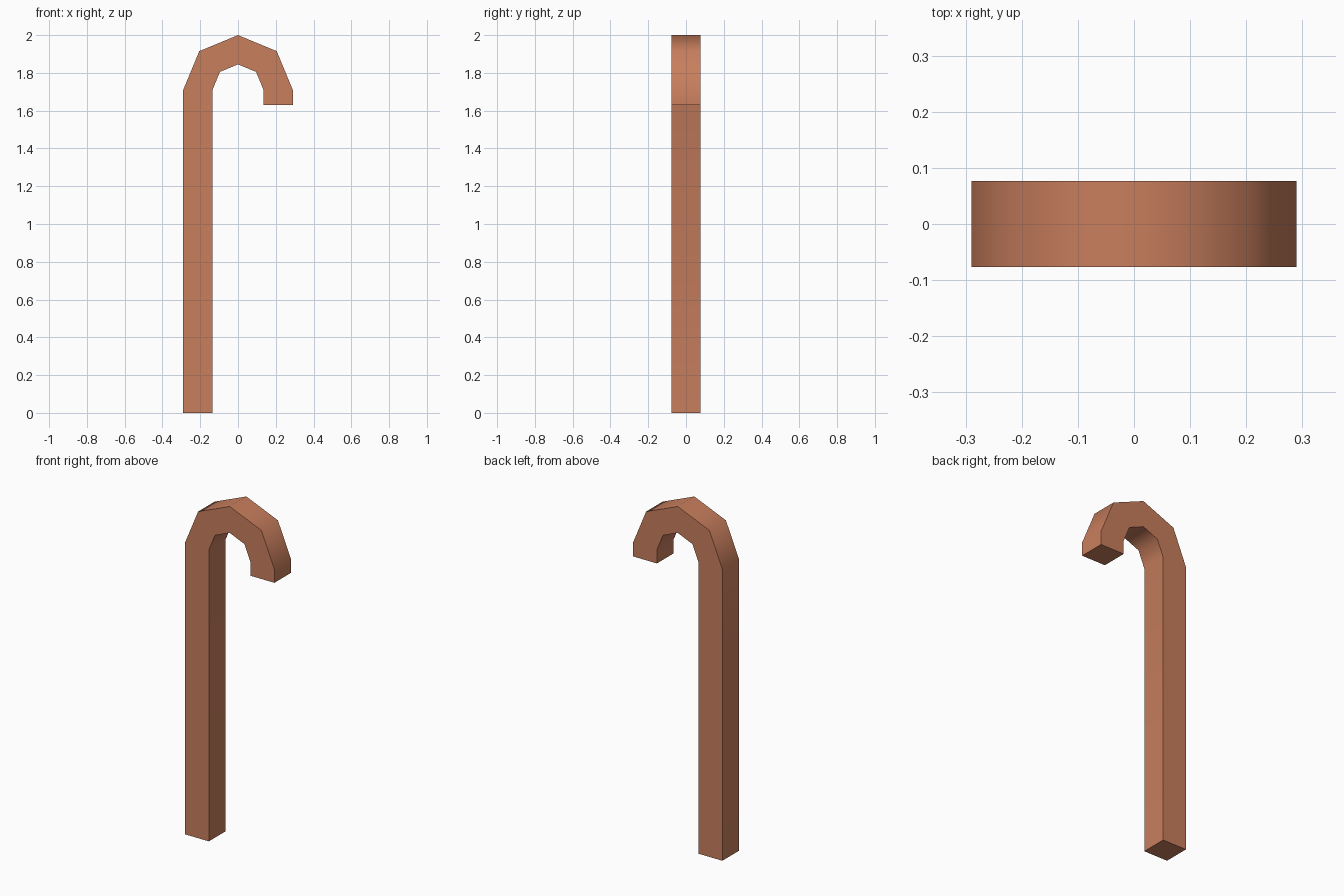
import bpy, bmesh, math

if "Cube" in bpy.data.objects:
    bpy.data.objects.remove(bpy.data.objects["Cube"])

R_OUT, R_IN, HALF_Y = 0.29, 0.135, 0.077
ARC_Z, TIP_Z = 1.71, 1.63

# Path stations as (outer, inner) pairs: foot, half-octagon hook, tip
stations = [((-R_OUT, 0.0), (-R_IN, 0.0))]
for i in range(5):
    a = math.pi * (1 - i / 4)
    c, s = math.cos(a), math.sin(a)
    stations.append(((R_OUT * c, ARC_Z + R_OUT * s), (R_IN * c, ARC_Z + R_IN * s)))
stations.append(((R_OUT, TIP_Z), (R_IN, TIP_Z)))

# Square section swept along the stations
bm = bmesh.new()
rings = []
for (ox, oz), (ix, iz) in stations:
    rings.append([bm.verts.new(p) for p in (
        (ox, -HALF_Y, oz), (ix, -HALF_Y, iz), (ix, HALF_Y, iz), (ox, HALF_Y, oz))])
for r, q in zip(rings, rings[1:]):
    for k in range(4):
        n = (k + 1) % 4
        bm.faces.new((r[k], r[n], q[n], q[k]))
bm.faces.new(rings[0])
bm.faces.new(rings[-1])
bmesh.ops.recalc_face_normals(bm, faces=bm.faces)

mesh = bpy.data.meshes.new("hooked_cane")
bm.to_mesh(mesh)
bm.free()
cane = bpy.data.objects.new("hooked_cane", mesh)
bpy.context.collection.objects.link(cane)

# Terracotta colour
mat = bpy.data.materials.new("terracotta")
mat.diffuse_color = (0.58, 0.21, 0.11, 1)
mat.use_nodes = True
mat.node_tree.nodes["Principled BSDF"].inputs["Base Color"].default_value = mat.diffuse_color
mesh.materials.append(mat)

# Smooth around the hook, sharp along the square edges
bpy.context.view_layer.objects.active = cane
cane.select_set(True)
bpy.ops.object.shade_smooth_by_angle(angle=math.radians(50))
